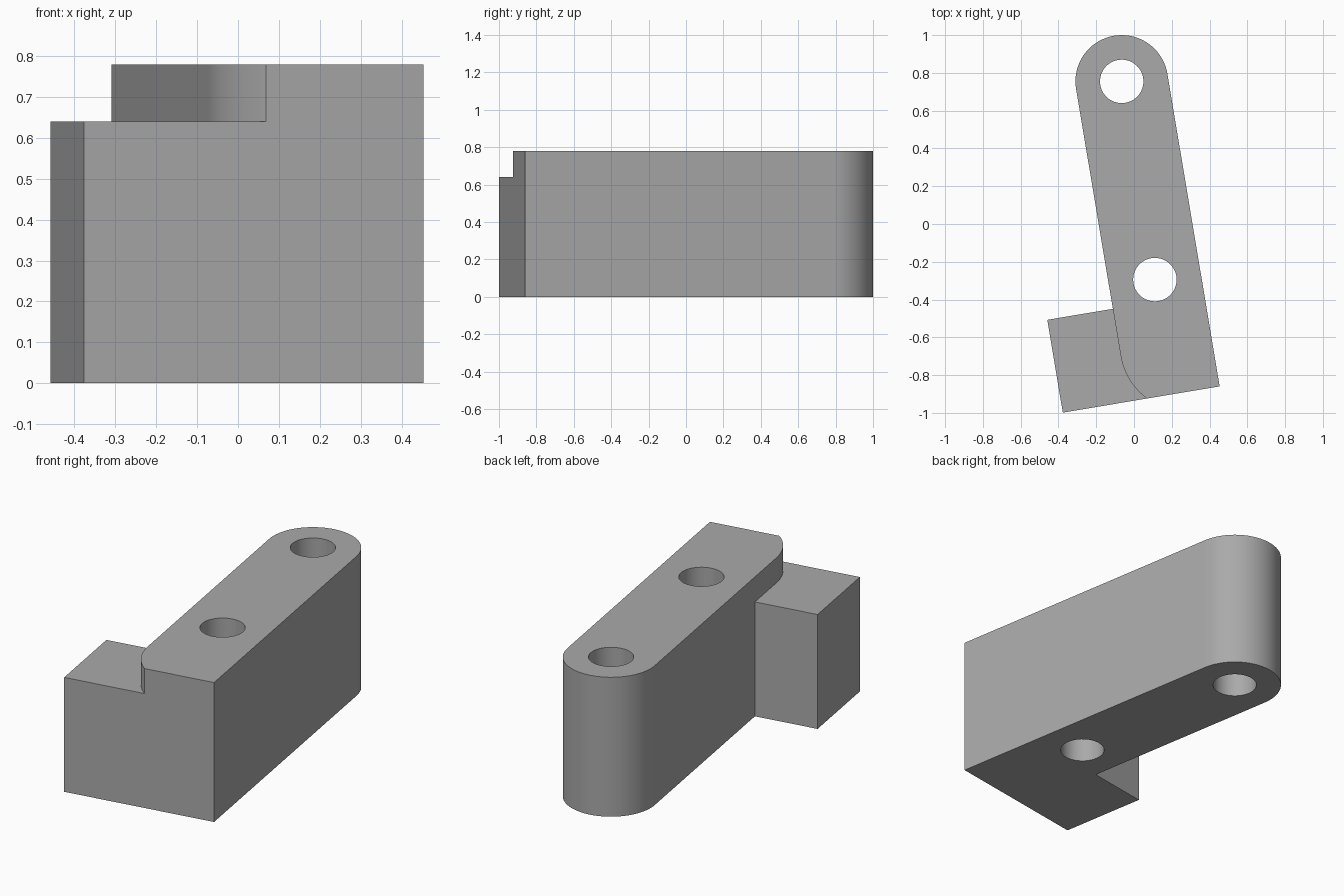
import bpy, bmesh, math
from mathutils import Matrix

cube = bpy.data.objects.get("Cube")
if cube:
    bpy.data.objects.remove(cube, do_unlink=True)

# Dimensions, in a frame centred on the round end with the arm along -y
R, HOLE_R, HOLE_GAP = 0.245, 0.115, 1.064
FRONT, FOOT_BACK, FOOT_SIDE = -1.678, -1.18, -0.597
HEIGHT, LEDGE = 0.78, 0.64
ARC_R, ARC_START = 0.35, -1.433
PLACE = Matrix.Translation((-0.065, 0.755, 0)) @ Matrix.Rotation(math.radians(9.5), 4, "Z")

grey = bpy.data.materials.new("grey")
grey.use_nodes = True
colour = (0.4, 0.4, 0.4, 1)
grey.diffuse_color = colour
grey.node_tree.nodes["Principled BSDF"].inputs["Base Color"].default_value = colour


def arc(cx, cy, r, a0, a1, n):
    angles = [math.radians(a0 + (a1 - a0) * i / n) for i in range(n + 1)]
    return [(cx + r * math.cos(a), cy + r * math.sin(a)) for a in angles]


def prism(name, outline, z0, z1):
    bm = bmesh.new()
    face = bm.faces.new([bm.verts.new((x, y, z0)) for x, y in outline])
    top = bmesh.ops.extrude_face_region(bm, geom=[face])["geom"]
    bmesh.ops.translate(bm, vec=(0, 0, z1 - z0),
                        verts=[v for v in top if isinstance(v, bmesh.types.BMVert)])
    bmesh.ops.recalc_face_normals(bm, faces=bm.faces)
    mesh = bpy.data.meshes.new(name)
    bm.to_mesh(mesh)
    bm.free()
    mesh.materials.append(grey)
    obj = bpy.data.objects.new(name, mesh)
    obj.matrix_world = PLACE
    bpy.context.collection.objects.link(obj)
    return obj


# Arm with a round end and a square side foot
outline = arc(0, 0, R, 0, 180, 48) + [
    (-R, FOOT_BACK), (FOOT_SIDE, FOOT_BACK), (FOOT_SIDE, FRONT), (R, FRONT)]
bracket = prism("bracket", outline, 0, HEIGHT)

# Lowered ledge on the foot, bounded by a curved shoulder
sweep = arc(ARC_R - R, ARC_START, ARC_R, 180, 230, 24)
ledge = sweep + [(-0.8, sweep[-1][1]), (-0.8, -1.0), (-R, -1.0)]
cutters = [prism("ledge_cutter", ledge, LEDGE, 1)]

# Two through holes
for y in (0, -HOLE_GAP):
    cutters.append(prism("hole_cutter", arc(0, y, HOLE_R, 0, 352.5, 47), -0.1, 1))

for cutter in cutters:
    cutter.hide_render = True
    cut = bracket.modifiers.new(cutter.name, "BOOLEAN")
    cut.operation = "DIFFERENCE"
    cut.solver = "EXACT"
    cut.object = cutter

# Apply the cuts and drop the cutters
bpy.context.view_layer.update()
graph = bpy.context.evaluated_depsgraph_get()
result = bpy.data.meshes.new_from_object(bracket.evaluated_get(graph))
bracket.modifiers.clear()
bracket.data = result
for cutter in cutters:
    bpy.data.objects.remove(cutter, do_unlink=True)

bpy.ops.object.select_all(action="DESELECT")
bracket.select_set(True)
bpy.context.view_layer.objects.active = bracket
bpy.ops.object.shade_smooth_by_angle(angle=math.radians(30))
